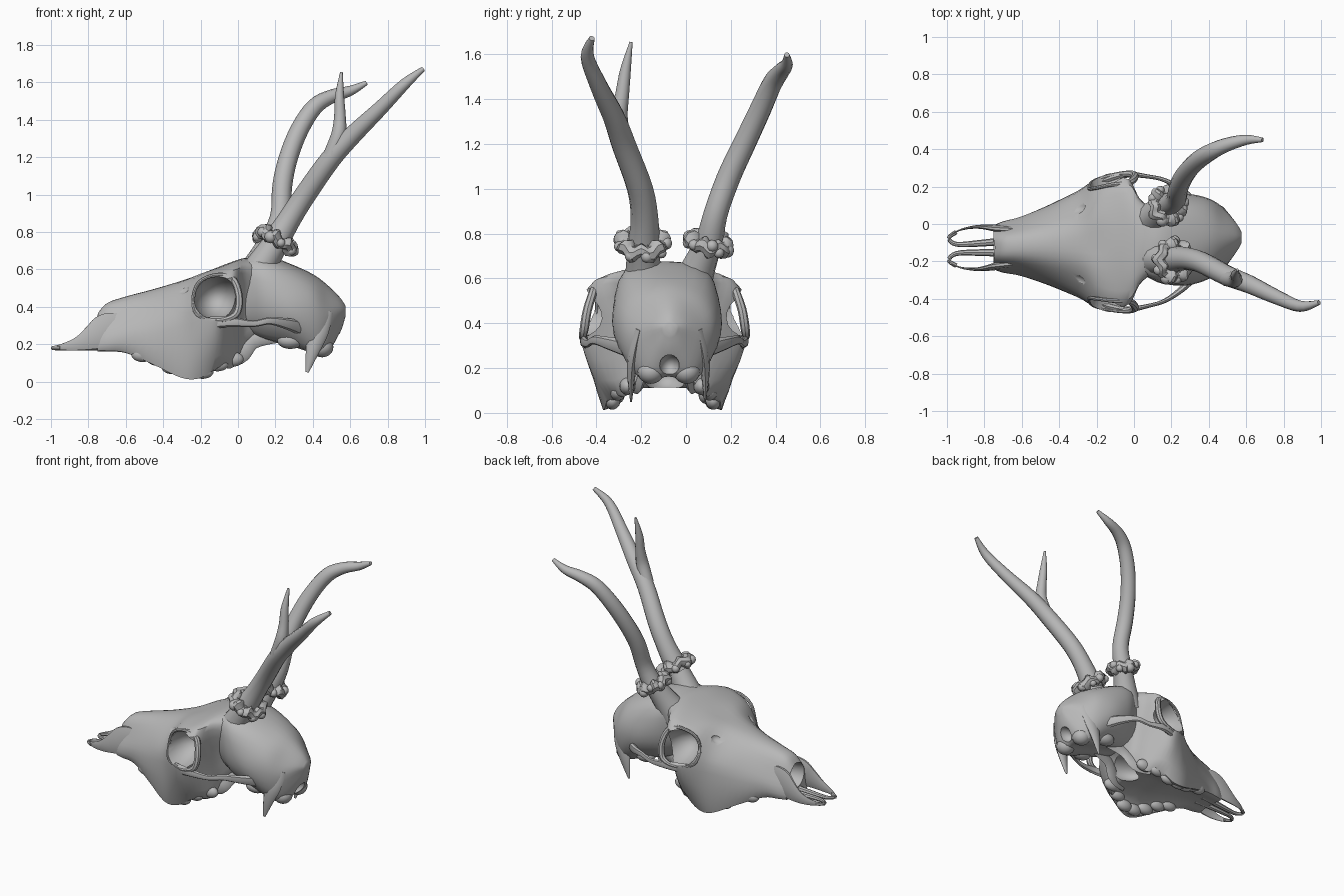
import bpy, bmesh, math, random
from mathutils import Vector, Matrix

if "Cube" in bpy.data.objects:
    bpy.data.objects.remove(bpy.data.objects["Cube"])

random.seed(4)
bone = bpy.data.materials.new("bone_grey")
bone.diffuse_color = (0.48, 0.48, 0.48, 1)
bone.use_nodes = True
bone.node_tree.nodes["Principled BSDF"].inputs["Base Color"].default_value = bone.diffuse_color


def mid(x):
    """Skull midline, slightly skewed in y."""
    return -0.095 + 0.04 * x


def finish(ob, angle=40):
    bpy.ops.object.select_all(action='DESELECT')
    ob.select_set(True)
    bpy.context.view_layer.objects.active = ob
    bpy.ops.object.shade_smooth_by_angle(angle=math.radians(angle))


def add(name, bm):
    bmesh.ops.recalc_face_normals(bm, faces=bm.faces)
    me = bpy.data.meshes.new(name)
    bm.to_mesh(me)
    bm.free()
    me.materials.append(bone)
    ob = bpy.data.objects.new(name, me)
    bpy.context.collection.objects.link(ob)
    finish(ob)
    return ob


def spline(pts, n, closed=False):
    """Catmull-Rom resampling of equal-length tuples."""
    pts, out = [Vector(p) for p in pts], []
    m = len(pts)
    for i in range(m if closed else m - 1):
        if closed:
            a, b, c, d = (pts[(i + k) % m] for k in (-1, 0, 1, 2))
        else:
            a, b, c, d = (pts[min(max(i + k, 0), m - 1)] for k in (-1, 0, 1, 2))
        for j in range(n):
            t = j / n
            out.append(0.5 * (2 * b + (c - a) * t + (2 * a - 5 * b + 4 * c - d) * t * t
                              + (3 * b - a - 3 * c + d) * t ** 3))
    if not closed:
        out.append(pts[-1])
    return out


def skin(bm, rings, closed=False):
    vs = [[bm.verts.new(p) for p in r] for r in rings]
    n = len(vs[0])
    for i in range(len(vs) if closed else len(vs) - 1):
        a, b = vs[i], vs[(i + 1) % len(vs)]
        for j in range(n):
            bm.faces.new((a[j], a[(j + 1) % n], b[(j + 1) % n], b[j]))
    if not closed:
        bm.faces.new(vs[0])
        bm.faces.new(vs[-1])


def loft(name, sections):
    """Sections are x followed by half-outline (y, z) pairs from top to bottom."""
    rings = []
    for s in sections:
        half = [(s[0], s[i], s[i + 1]) for i in range(1, len(s), 2)]
        other = [(x, -y, z) for x, y, z in reversed(half) if y > 0]
        rings.append([(x, y + mid(x), z) for x, y, z in half + other])
    cols = [spline(c, 4) for c in zip(*rings)]
    bm = bmesh.new()
    skin(bm, [spline(r, 3, True) for r in zip(*cols)])
    return add(name, bm)


def tube(name, pts, sides=12, n=4, closed=False, flat=1.0):
    """Points are (x, y, z, radius); flat scales the sideways radius."""
    path = spline(pts, n, closed)
    rings, m = [], len(path)
    for i, p in enumerate(path):
        q = path[(i + 1) % m] if closed else path[min(i + 1, m - 1)]
        o = path[i - 1] if closed else path[max(i - 1, 0)]
        t = (q.xyz - o.xyz).normalized()
        u = (Vector((0, 1, 0)) - t * t.y).normalized()
        v = t.cross(u)
        rings.append([p.xyz + p.w * (u * flat * math.cos(a) + v * math.sin(a))
                      for a in (2 * math.pi * k / sides for k in range(sides))])
    bm = bmesh.new()
    skin(bm, rings, closed)
    return add(name, bm)


def both(name, pts, **kw):
    """Tube on both sides of the skull midline."""
    for side, s in (("left", 1), ("right", -1)):
        tube(f"{name}_{side}", [(x, mid(x) + s * y, z, r) for x, y, z, r in pts], **kw)


def ball(name, c, r):
    bm = bmesh.new()
    bmesh.ops.create_uvsphere(bm, u_segments=20, v_segments=12, radius=1,
                              matrix=Matrix.Translation(c) @ Matrix.Diagonal((*r, 1)))
    return add(name, bm)


def carve(ob, cuts):
    for x, y, z, rx, ry, rz in cuts:
        for s in ((1, -1) if y else (1,)):
            c = ball("cutter", (x, mid(x) + s * y, z), (rx, ry, rz))
            c.hide_render = True
            mod = ob.modifiers.new("carve", 'BOOLEAN')
            mod.operation, mod.solver, mod.object = 'DIFFERENCE', 'EXACT', c
            finish(ob)
            bpy.ops.object.modifier_apply(modifier=mod.name)
            bpy.data.objects.remove(c)
    finish(ob)


# Face: nose to eye sockets, with tooth rows and a hollow palate
face = loft("face", [
    (-.75, 0, .365, .05, .355, .09, .29, .115, .22, .11, .165, .05, .17),
    (-.70, 0, .42, .06, .40, .105, .31, .135, .23, .125, .165, .05, .17),
    (-.60, 0, .455, .07, .43, .13, .33, .16, .24, .14, .155, .05, .17),
    (-.45, 0, .495, .09, .47, .17, .38, .215, .26, .20, .09, .11, .15),
    (-.30, 0, .540, .12, .52, .24, .42, .285, .30, .26, .02, .16, .11),
    (-.20, 0, .575, .17, .57, .315, .50, .345, .32, .26, .02, .16, .11),
    (-.10, 0, .615, .20, .60, .35, .54, .365, .32, .24, .08, .14, .11),
    (-.02, 0, .645, .20, .63, .325, .56, .25, .34, .18, .09, .12, .12),
    (.03, 0, .66, .17, .64, .23, .58, .16, .38, .11, .20, .08, .22),
    (.10, 0, .665, .14, .64, .17, .56, .13, .42, .09, .28, .06, .27)])
carve(face, [(-.12, .40, .45, .125, .24, .12),       # eye sockets
             (-.78, 0, .29, .16, .08, .085),         # nasal opening
             (-.34, .205, .505, .08, .05, .045),     # tear pits
             (.04, 0, .16, .18, .10, .08)])          # rear of palate

# Braincase
brain = loft("braincase", [
    (-.08, 0, .60, .10, .58, .13, .48, .10, .37, .07, .30, 0, .28),
    (.05, 0, .66, .16, .635, .18, .50, .15, .36, .08, .27, 0, .26),
    (.15, 0, .675, .185, .63, .23, .48, .20, .33, .10, .23, 0, .24),
    (.28, 0, .63, .17, .59, .24, .45, .225, .31, .12, .20, 0, .20),
    (.40, 0, .575, .14, .53, .21, .42, .20, .27, .13, .16, 0, .17),
    (.48, 0, .515, .085, .48, .155, .38, .15, .27, .10, .16, 0, .17),
    (.545, 0, .45, .045, .43, .08, .385, .07, .33, .05, .28, 0, .26),
    (.575, 0, .405, .015, .40, .03, .385, .025, .365, .015, .355, 0, .35)])
carve(brain, [(.53, 0, .21, .07, .045, .05)])        # spinal opening

# Socket rims, cheek arches, rear spikes and underside ridges
both("socket_rim", [(-.24, .295, .44, .010), (-.21, .295, .53, .010), (-.12, .31, .57, .011),
                    (-.03, .315, .55, .018), (.005, .345, .46, .02), (-.005, .36, .37, .02),
                    (-.06, .365, .335, .015), (-.14, .355, .33, .011), (-.22, .33, .36, .010)],
     closed=True, sides=8)
both("cheek_arch", [(-.2, .32, .31, .035), (-.05, .36, .32, .028), (.08, .345, .31, .018),
                    (.17, .32, .325, .02), (.26, .26, .31, .03), (.33, .19, .29, .04)],
     sides=8, flat=.6)
both("rear_spike", [(.46, .13, .38, .05), (.43, .155, .27, .055), (.40, .165, .17, .038),
                    (.37, .165, .05, .008)], sides=8, flat=.5)
both("palate_ridge", [(-.1, .14, .15, .06), (0, .11, .15, .06), (.08, .08, .22, .045),
                      (.22, .06, .25, .04)], sides=8, flat=.3)

# Nose prongs: tall outer blades joined to thin inner bars at the tip
both("nose_blade", [(-.99, .07, .18, .01), (-.93, .10, .187, .02), (-.85, .113, .205, .04),
                    (-.77, .108, .24, .073), (-.71, .098, .27, .095), (-.64, .09, .28, .09),
                    (-.54, .08, .27, .06)], sides=10, flat=.22)
both("nose_bar", [(-.95, .09, .18, .012), (-.99, .06, .18, .011), (-.95, .025, .18, .013),
                  (-.82, .025, .185, .018), (-.65, .035, .19, .022)], sides=8)

for s, side in ((1, "left"), (-1, "right")):
    # Cheek teeth, mostly sunk in the jaw
    for i, (y, z) in enumerate(((.145, .145), (.17, .125), (.20, .08), (.225, .055),
                                (.225, .055), (.205, .095), (.165, .12))):
        x = -.51 + .08 * i
        ball(f"tooth_{side}_{i}", (x, mid(x) + s * y, z), (.06, .035, .04))
    # Neck joint knobs and ear bulbs
    ball(f"neck_knob_{side}", (.45, mid(.45) + s * .08, .185), (.06, .06, .055))
    ball(f"ear_bulb_{side}", (.28, mid(.28) + s * .12, .22), (.07, .05, .045))


def burr(name, centre, axis, r):
    """Knobbly crown around the antler base."""
    place = Matrix.Translation(centre) @ Vector(axis).to_track_quat('Z', 'Y').to_matrix().to_4x4()
    bm = bmesh.new()
    rings = []
    for k in range(40):
        a = 2 * math.pi * k / 40
        t = .036 + .005 * math.sin(5 * a)
        d = r * (.82 + .06 * math.sin(9 * a) + random.uniform(-.03, .03))
        rings.append([place @ Vector(((d + t * math.cos(b)) * math.cos(a),
                                      (d + t * math.cos(b)) * math.sin(a),
                                      t * math.sin(b) + .012 * math.sin(7 * a)))
                      for b in (2 * math.pi * j / 8 for j in range(8))])
    skin(bm, rings, True)
    for k in range(9):
        a = 2 * math.pi * k / 9 + random.uniform(-.15, .15)
        p = Vector((r * math.cos(a), r * math.sin(a), random.uniform(-.025, .025)))
        bmesh.ops.create_icosphere(bm, subdivisions=2, radius=random.uniform(.022, .034),
                                   matrix=place @ Matrix.Translation(p))
    add(name, bm)


# Forked antler
tube("pedicle_right", [(.08, -.18, .54, .10), (.15, -.19, .66, .078), (.23, -.195, .78, .065)])
burr("burr_right", (.215, -.195, .76), (.55, -.03, .85), .105)
tube("antler_right", [(.19, -.19, .73, .075), (.27, -.185, .86, .062), (.36, -.205, 1.0, .058),
                      (.495, -.275, 1.19, .055), (.61, -.32, 1.315, .05), (.76, -.39, 1.46, .04),
                      (.89, -.44, 1.59, .03), (.99, -.42, 1.672, .013)])
tube("tine_right", [(.50, -.29, 1.21, .045), (.538, -.30, 1.32, .04), (.545, -.285, 1.42, .031),
                    (.543, -.27, 1.53, .024), (.553, -.245, 1.655, .007)])
# Curved antler
tube("pedicle_left", [(.07, .01, .54, .10), (.13, .06, .66, .075), (.19, .11, .78, .06)])
burr("burr_left", (.18, .10, .76), (.3, .2, .9), .09)
tube("antler_left", [(.17, .10, .73, .065), (.225, .13, .88, .054), (.237, .19, 1.05, .053),
                     (.27, .26, 1.2, .051), (.33, .33, 1.35, .049), (.41, .385, 1.47, .045),
                     (.50, .425, 1.525, .037), (.60, .45, 1.555, .027), (.688, .45, 1.598, .012)])
